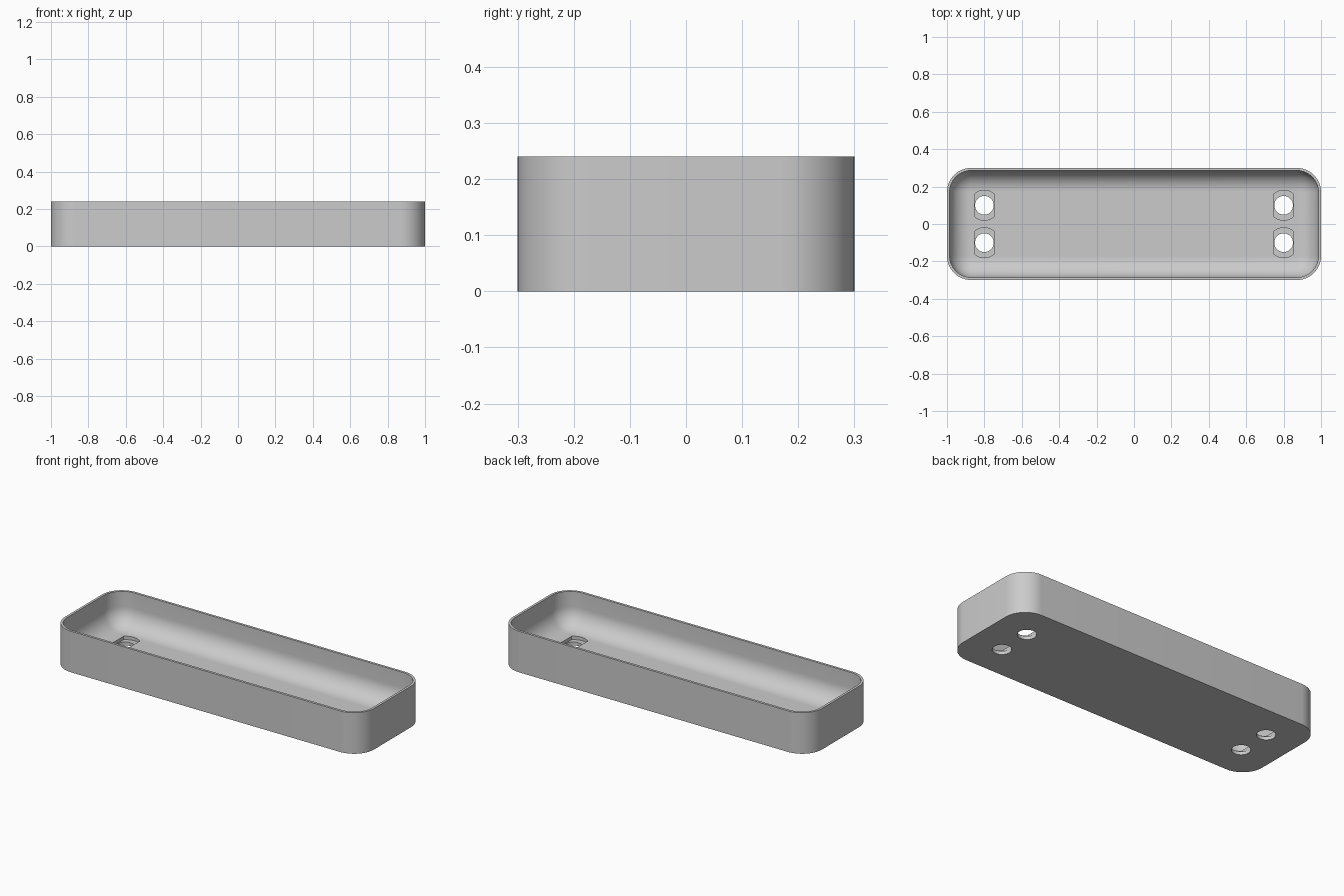
import bpy, bmesh
from math import sin, cos, pi, radians, asin

LENGTH, WIDTH, HEIGHT = 2.0, 0.6, 0.24
CORNER, WALL, FLOOR, FILLET = 0.13, 0.014, 0.04, 0.11
HOLE_R, RECESS_R, RECESS_HALF, RECESS_Z = 0.05, 0.08, 0.052, 0.02

cube = bpy.data.objects.get("Cube")
if cube:
    bpy.data.objects.remove(cube, do_unlink=True)

grey = bpy.data.materials.new("light grey")
grey.use_nodes = True
colour = (0.6, 0.6, 0.6, 1)
grey.diffuse_color = colour
grey.node_tree.nodes["Principled BSDF"].inputs["Base Color"].default_value = colour


def rounded_ring(bm, inset, z, steps=14):
    """Rounded rectangle outline, inset from the outer wall."""
    radius = CORNER - inset
    cx, cy = LENGTH / 2 - CORNER, WIDTH / 2 - CORNER
    ring = []
    for i, (sx, sy) in enumerate([(1, 1), (-1, 1), (-1, -1), (1, -1)]):
        for k in range(steps + 1):
            a = (i + k / steps) * pi / 2
            ring.append(bm.verts.new((sx * cx + radius * cos(a),
                                      sy * cy + radius * sin(a), z)))
    return ring


def make_object(name, bm):
    bmesh.ops.recalc_face_normals(bm, faces=bm.faces)
    mesh = bpy.data.meshes.new(name)
    bm.to_mesh(mesh)
    bm.free()
    mesh.materials.append(grey)
    obj = bpy.data.objects.new(name, mesh)
    bpy.context.collection.objects.link(obj)
    return obj


def prism(name, outline, bottom, top):
    """Solid made from a flat outline, used as a cutter."""
    bm = bmesh.new()
    face = bm.faces.new([bm.verts.new((x, y, bottom)) for x, y in outline])
    new = bmesh.ops.extrude_face_region(bm, geom=[face])["geom"]
    bmesh.ops.translate(bm, vec=(0, 0, top - bottom),
                        verts=[v for v in new if isinstance(v, bmesh.types.BMVert)])
    obj = make_object(name, bm)
    obj.hide_render = True
    return obj


# Tray: outer wall, rim, inner wall and filleted floor lofted as one shell
profile = [(0, 0), (0, HEIGHT), (WALL, HEIGHT)]
for k in range(13):
    a = k / 12 * pi / 2
    profile.append((WALL + FILLET * (1 - cos(a)), FLOOR + FILLET * (1 - sin(a))))
bm = bmesh.new()
rings = [rounded_ring(bm, inset, z) for inset, z in profile]
for low, high in zip(rings, rings[1:]):
    for i in range(len(low)):
        j = (i + 1) % len(low)
        bm.faces.new((low[i], low[j], high[j], high[i]))
bm.faces.new(rings[0])
bm.faces.new(rings[-1])
tray = make_object("tray", bm)

# Screw holes with a flat-sided round recess above each
limit = asin(RECESS_HALF / RECESS_R)
arc = [limit * (k / 6 - 1) for k in range(13)]
cutters = []
for x in (-0.8, 0.8):
    for y in (-0.1, 0.1):
        hole = [(x + HOLE_R * cos(k * pi / 20), y + HOLE_R * sin(k * pi / 20))
                for k in range(40)]
        recess = [(x + s * RECESS_R * sin(a), y + s * RECESS_R * cos(a))
                  for s in (1, -1) for a in arc]
        cutters.append(prism("hole_cutter", hole, -0.05, 0.1))
        cutters.append(prism("recess_cutter", recess, RECESS_Z, 0.12))

bpy.context.view_layer.objects.active = tray
for cutter in cutters:
    cut = tray.modifiers.new("cut", "BOOLEAN")
    cut.operation = "DIFFERENCE"
    cut.solver = "EXACT"
    cut.object = cutter
    bpy.ops.object.modifier_apply(modifier=cut.name)
    bpy.data.objects.remove(cutter, do_unlink=True)

# Smooth shading with crisp rims
bpy.ops.object.select_all(action="DESELECT")
tray.select_set(True)
bpy.ops.object.shade_smooth_by_angle(angle=radians(30))
